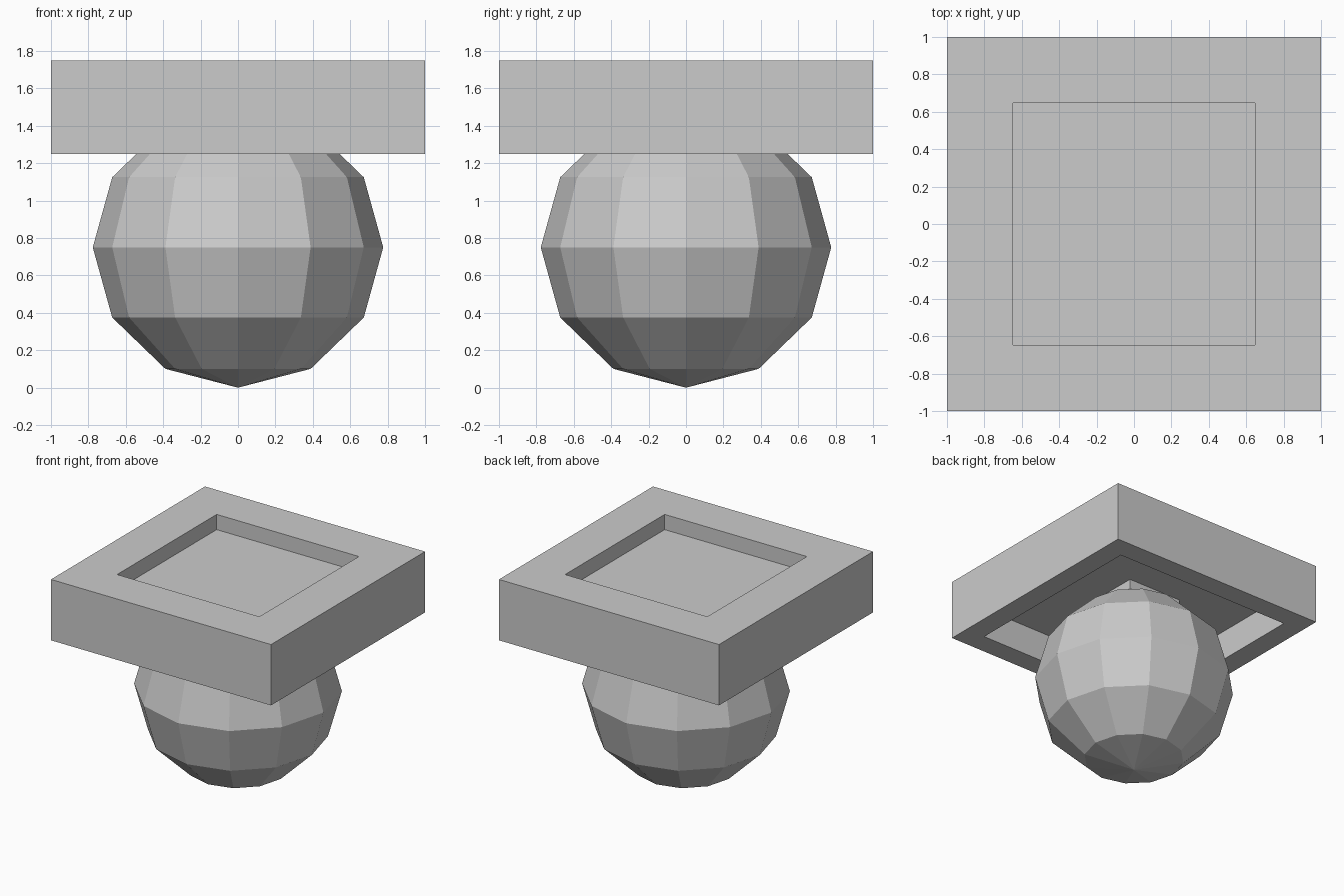
import bpy, bmesh, math
from mathutils import Vector

if "Cube" in bpy.data.objects:
    bpy.data.objects.remove(bpy.data.objects["Cube"])


def make_object(name, bm):
    bmesh.ops.recalc_face_normals(bm, faces=bm.faces)
    mesh = bpy.data.meshes.new(name)
    bm.to_mesh(mesh)
    bm.free()
    obj = bpy.data.objects.new(name, mesh)
    bpy.context.collection.objects.link(obj)
    return obj


def box(size, z0, z1):
    bm = bmesh.new()
    bmesh.ops.create_cube(bm, size=1)
    bmesh.ops.scale(bm, vec=(size, size, z1 - z0), verts=bm.verts)
    bmesh.ops.translate(bm, vec=(0, 0, (z0 + z1) / 2), verts=bm.verts)
    return bm


def recess(bm, direction, rim, depth):
    # inset a rim on the face pointing along direction, then sink its middle
    bm.normal_update()
    face = max(bm.faces, key=lambda f: f.normal.z * direction)
    bmesh.ops.inset_region(bm, faces=[face], thickness=rim)
    floor = bmesh.ops.extrude_discrete_faces(bm, faces=[face])["faces"][0]
    bmesh.ops.translate(bm, vec=(0, 0, -direction * depth), verts=floor.verts)


# Square slab with a small recess on top and a wide one underneath
slab = box(2, 1.25, 1.75)
recess(slab, 1, 0.5, 0.125)
recess(slab, -1, 0.25, 0.25)
make_object("slab", slab)

# Short square post joining the ball to the underside of the slab
make_object("post", box(0.5, 1.25, 1.5))

# Low-poly ball
ball = bmesh.new()
bmesh.ops.create_uvsphere(ball, u_segments=12, v_segments=6, radius=0.75)
wide = 1 / math.cos(math.pi / 12)
bmesh.ops.scale(ball, vec=(wide, wide, 1), verts=ball.verts)
bmesh.ops.translate(ball, vec=Vector((0, 0, 0.75)), verts=ball.verts)
make_object("ball", ball)
